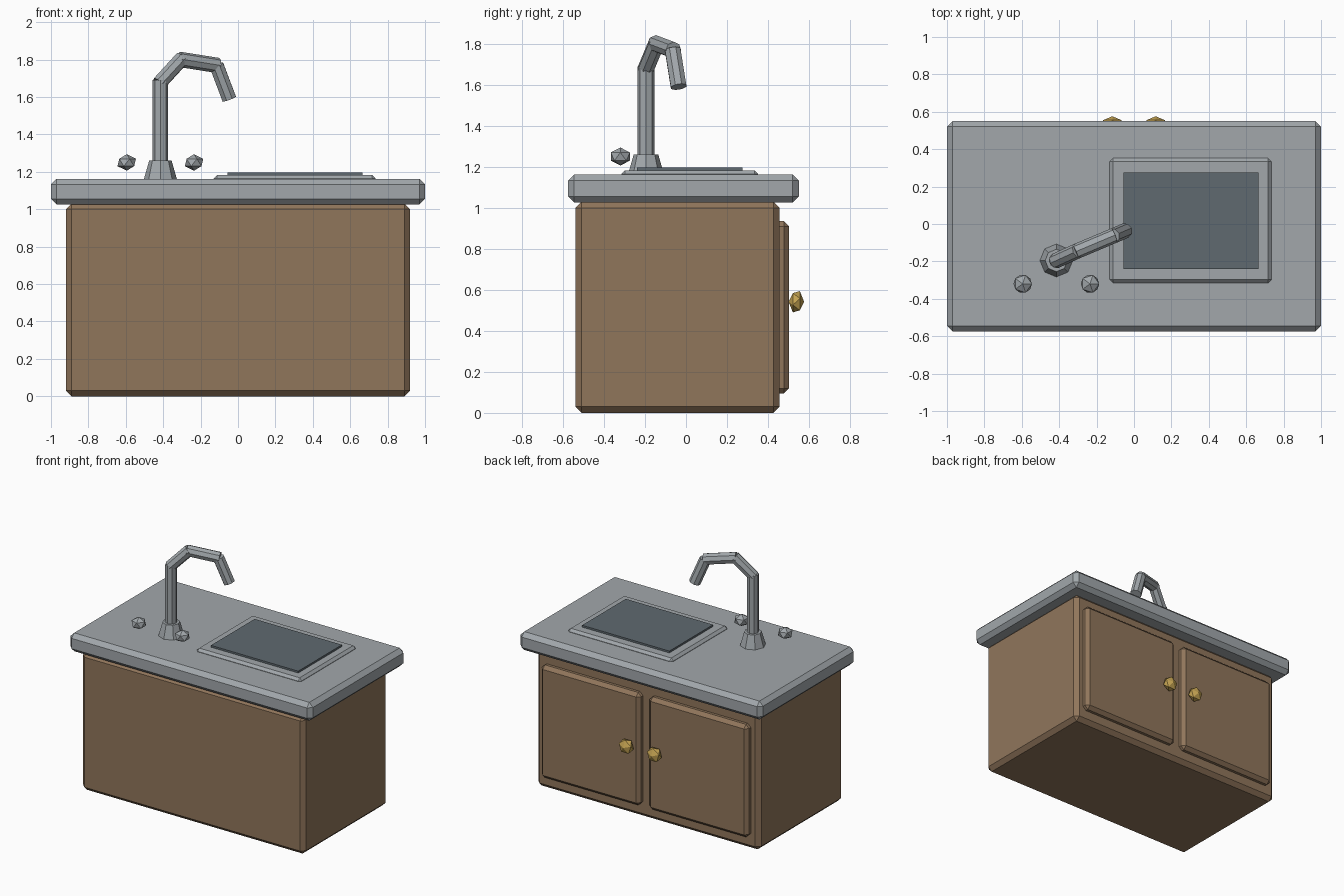
import bpy, bmesh
from mathutils import Vector, Matrix

default = bpy.data.objects.get("Cube")
if default:
    bpy.data.objects.remove(default, do_unlink=True)


def material(name, r, g, b):
    m = bpy.data.materials.new(name)
    m.use_nodes = True
    m.diffuse_color = (r, g, b, 1)
    m.node_tree.nodes["Principled BSDF"].inputs["Base Color"].default_value = (r, g, b, 1)
    return m


steel = material("steel_grey", 0.36, 0.39, 0.41)
wood = material("warm_brown", 0.28, 0.18, 0.105)
slate = material("dark_slate", 0.115, 0.142, 0.16)
brass = material("brass", 0.56, 0.37, 0.085)


def finish(name, bm, mat):
    mesh = bpy.data.meshes.new(name)
    bm.to_mesh(mesh)
    bm.free()
    mesh.materials.append(mat)
    obj = bpy.data.objects.new(name, mesh)
    bpy.context.collection.objects.link(obj)
    return obj


def box(name, low, high, mat, bevel=0):
    """Box between two corners with an optional chamfer."""
    low, high = Vector(low), Vector(high)
    bm = bmesh.new()
    place = Matrix.Translation((low + high) / 2) @ Matrix.Diagonal((high - low).to_4d())
    place[3][3] = 1
    bmesh.ops.create_cube(bm, size=1, matrix=place)
    obj = finish(name, bm, mat)
    if bevel:
        mod = obj.modifiers.new("Chamfer", 'BEVEL')
        mod.width, mod.segments = bevel, 1
    return obj


def gem(name, center, radius, depth, mat, turn=Matrix.Identity(4)):
    """Faceted knob: an icosahedron squashed along its axis."""
    bm = bmesh.new()
    squash = Matrix.Diagonal((radius, radius, depth, 1))
    bmesh.ops.create_icosphere(bm, subdivisions=1, radius=1,
                               matrix=Matrix.Translation(center) @ turn @ squash)
    return finish(name, bm, mat)


def tube(bm, start, end, r1, r2, extra=0):
    """Eight-sided tube between two points."""
    start, end = Vector(start), Vector(end)
    axis = end - start
    place = Matrix.Translation((start + end) / 2) @ axis.to_track_quat('Z', 'Y').to_matrix().to_4x4()
    bmesh.ops.create_cone(bm, cap_ends=True, segments=8, radius1=r1, radius2=r2,
                          depth=axis.length + extra, matrix=place)


# Cabinet and countertop
box("cabinet", (-0.92, -0.54, 0), (0.92, 0.457, 1.03), wood, 0.03)
box("countertop", (-1, -0.575, 1.025), (1, 0.55, 1.162), steel, 0.03)

# Doors and their knobs on the back side
to_back = Matrix(((0, 1, 0, 0), (0, 0, 1, 0), (1, 0, 0, 0), (0, 0, 0, 1)))
for side, s in (("left", 1), ("right", -1)):
    inner, outer = sorted((s * 0.035, s * 0.855))
    box(side + "_door", (inner, 0.42, 0.095), (outer, 0.503, 0.935), wood, 0.025)
    gem(side + "_door_knob", (s * 0.116, 0.538, 0.542), 0.058, 0.038, brass, to_back)

# Basin: raised rim with a dark panel
box("basin_rim", (-0.13, -0.315, 1.12), (0.735, 0.352, 1.183), steel, 0.018)
box("basin_panel", (-0.055, -0.24, 1.15), (0.665, 0.275, 1.197), slate)

# Tap handles
for side, x in (("left", -0.235), ("right", -0.595)):
    gem(side + "_tap_handle", (x, -0.32, 1.25), 0.055, 0.044, steel)

# Faucet base and bent spout
foot = Vector((-0.415, -0.195, 1.155))
bm = bmesh.new()
tube(bm, foot, foot + Vector((0, 0, 0.105)), 0.09, 0.06)
finish("faucet_base", bm, steel)

bends = [foot, (-0.415, -0.195, 1.68), (-0.305, -0.145, 1.8),
         (-0.115, -0.065, 1.77), (-0.047, -0.036, 1.59)]
bm = bmesh.new()
for i, (a, b) in enumerate(zip(bends, bends[1:])):
    tube(bm, a, b, 0.041, 0.041, 0 if i == 3 else 0.02)
finish("faucet_spout", bm, steel)
